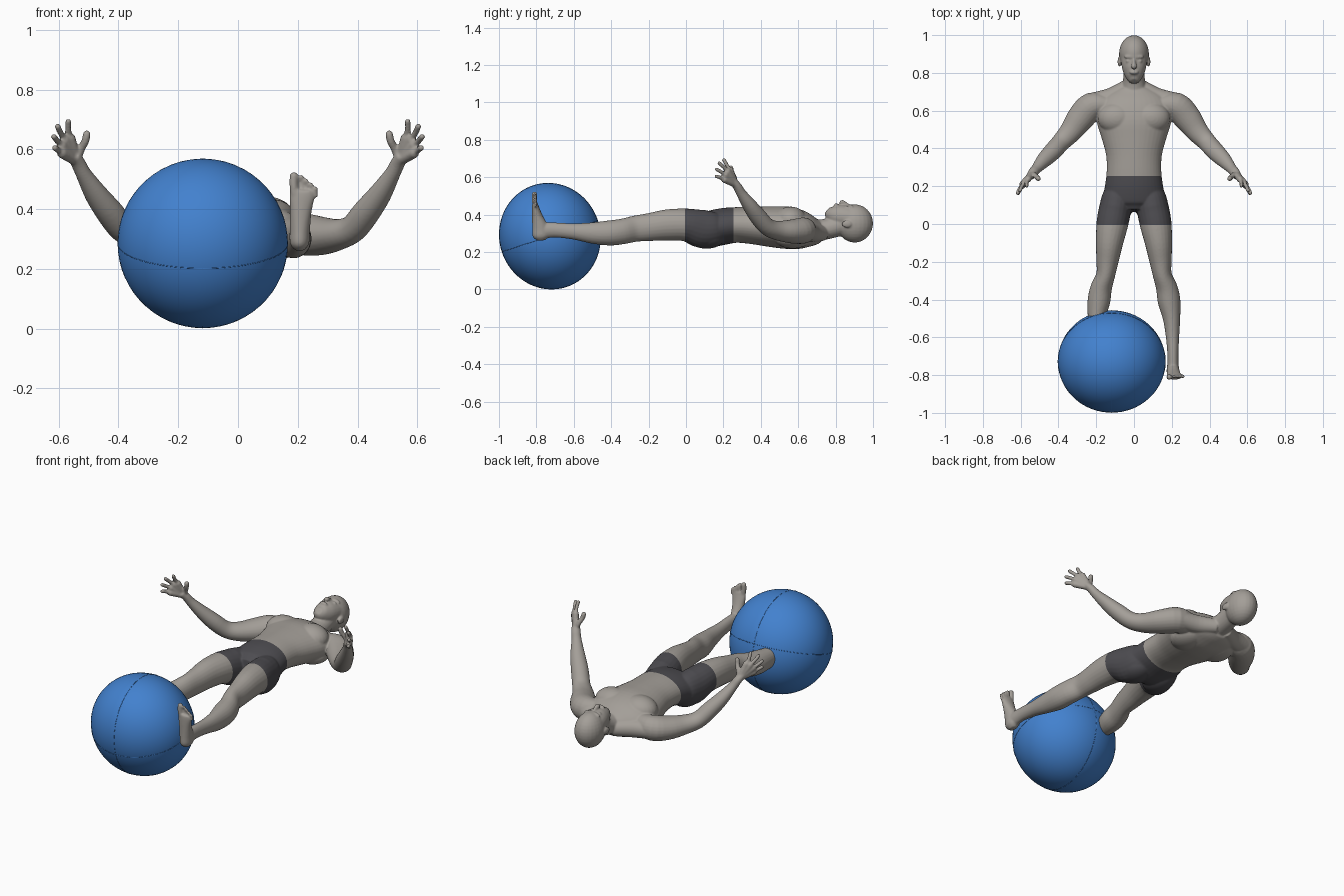
import bpy, bmesh, math
from mathutils import Vector, Matrix

cube = bpy.data.objects.get("Cube")
if cube:
    bpy.data.objects.remove(cube)


def material(name, rgb):
    m = bpy.data.materials.new(name)
    m.use_nodes = True
    colour = (*rgb, 1)
    m.diffuse_color = colour
    for node in m.node_tree.nodes:
        if node.type == 'BSDF_PRINCIPLED':
            node.inputs["Base Color"].default_value = colour
            node.inputs["Roughness"].default_value = 0.7
    return m


skin = material("warm grey skin", (0.37, 0.345, 0.315))
cloth = material("charcoal cloth", (0.075, 0.073, 0.082))
blue = material("ball blue", (0.055, 0.22, 0.62))

UP, BACK = Vector((0, 0, 1)), Vector((0, 1, 0))
bm = bmesh.new()


def spline(rows, steps=4):
    """Smoothly interpolate rows of numbers."""
    out = []
    for i in range(len(rows) - 1):
        p0, p1 = rows[max(i - 1, 0)], rows[i]
        p2, p3 = rows[i + 1], rows[min(i + 2, len(rows) - 1)]
        for s in range(steps):
            t = s / steps
            out.append([b + t * ((c - a) + t * ((2 * a - 5 * b + 4 * c - d)
                        + t * (3 * b - a - 3 * c + d))) / 2
                        for a, b, c, d in zip(p0, p1, p2, p3)])
    return out + [list(rows[-1])]


def loft(rows, side=1, up=UP, segments=24):
    """Tube through rows of (x, y, z, half width, half depth)."""
    rows = spline(rows)
    centres = [Vector((r[0] * side, r[1], r[2])) for r in rows]
    rings = []
    for i, (c, r) in enumerate(zip(centres, rows)):
        along = (centres[min(i + 1, len(rows) - 1)] - centres[max(i - 1, 0)]).normalized()
        across = along.cross(up).normalized()
        deep = across.cross(along)
        ring = []
        for k in range(segments):
            a = math.tau * k / segments
            ring.append(bm.verts.new(c + across * r[3] * math.cos(a) + deep * r[4] * math.sin(a)))
        rings.append(ring)
    faces = [bm.faces.new(rings[0]), bm.faces.new(rings[-1])]
    for lo, hi in zip(rings, rings[1:]):
        for k in range(segments):
            n = (k + 1) % segments
            faces.append(bm.faces.new((lo[k], lo[n], hi[n], hi[k])))
    bmesh.ops.recalc_face_normals(bm, faces=faces)


def blob(centre, radii):
    bmesh.ops.create_uvsphere(bm, u_segments=24, v_segments=16, radius=1,
                              matrix=Matrix.Translation(centre) @ Matrix.Diagonal((*radii, 1)))


def finger(points, radius, side, up=UP):
    """Thin tube with a round tip."""
    loft([(*p, radius, radius) for p in points], side, up, 12)
    x, y, z = points[-1]
    blob((x * side, y, z), (radius,) * 3)


# Torso and neck
loft([(0, .07, .325, .09, .07), (0, .12, .322, .16, .095), (0, .2, .337, .154, .098),
      (0, .27, .345, .145, .095), (0, .36, .342, .147, .1), (0, .45, .336, .17, .108),
      (0, .54, .33, .197, .113), (0, .62, .318, .2, .102), (0, .68, .31, .16, .078),
      (0, .72, .31, .09, .058)], segments=40)
loft([(0, .66, .31, .075, .06), (0, .76, .325, .058, .055), (0, .84, .35, .058, .06)])

# Head: skull, face, nose, brow, lips
blob((0, .902, .353), (.079, .098, .102))
loft([(0, .756, .425, .02, .018), (0, .772, .412, .04, .042), (0, .81, .395, .059, .061),
      (0, .86, .385, .069, .065), (0, .9, .375, .07, .063), (0, .94, .36, .06, .05)])
loft([(0, .876, .444, .008, .008), (0, .852, .457, .01, .012), (0, .834, .465, .015, .014),
      (0, .825, .459, .011, .008)])
blob((0, .885, .437), (.052, .014, .018))
blob((0, .803, .452), (.024, .011, .01))

for s in (1, -1):
    # Ear and eye
    blob((.077 * s, .86, .35), (.01, .028, .02))
    blob((.03 * s, .862, .44), (.014, .008, .008))

    # Chest, shoulder slope, shoulder blade and buttock
    blob((.09 * s, .56, .37), (.102, .085, .073))
    loft([(.03, .735, .3, .035, .04), (.12, .675, .305, .047, .05), (.22, .645, .31, .05, .05)], s)
    blob((.1 * s, .57, .275), (.09, .1, .056))
    blob((.08 * s, .11, .28), (.08, .1, .062))

    # Arm
    loft([(.14, .63, .32, .05, .06), (.22, .625, .315, .073, .07), (.28, .565, .31, .073, .064),
          (.335, .49, .315, .06, .052), (.385, .435, .335, .05, .046), (.43, .385, .39, .048, .045),
          (.475, .34, .45, .041, .037), (.515, .295, .515, .028, .026),
          (.533, .275, .55, .026, .023), (.55, .25, .58, .022, .02)], s)

    # Palm and fingers, from index to little finger
    for base, tip in (((.561, .237, .637), (.568, .203, .692)),
                      ((.579, .224, .632), (.603, .178, .676)),
                      ((.59, .211, .613), (.616, .164, .642)),
                      ((.589, .205, .587), (.613, .162, .605))):
        mid = Vector(base).lerp(Vector(tip), .5) + Vector((.004, -.003, .003))
        finger([(.54, .267, .56), base], .0175, s)
        finger([base, mid, tip], .0105, s)
    finger([(.54, .268, .56), (.525, .258, .6), (.511, .245, .628), (.506, .24, .65)], .0135, s)

    # Leg
    loft([(.08, .2, .335, .055, .07), (.088, .15, .327, .078, .09), (.1, .08, .325, .085, .102),
          (.115, 0, .345, .084, .088), (.13, -.1, .345, .072, .083), (.14, -.19, .334, .06, .075),
          (.15, -.27, .325, .05, .07), (.174, -.34, .31, .057, .068), (.186, -.41, .302, .06, .067),
          (.199, -.5, .302, .046, .057), (.204, -.6, .31, .035, .043),
          (.206, -.7, .318, .029, .04), (.206, -.77, .315, .032, .045)], s)

    # Foot and toes
    loft([(.206, -.773, .262, .015, .02), (.206, -.775, .285, .032, .044),
          (.207, -.78, .33, .034, .043), (.21, -.795, .39, .036, .029),
          (.214, -.805, .44, .042, .019), (.216, -.808, .464, .04, .014)], s, BACK)
    finger([(.19, -.808, .45), (.186, -.81, .485), (.187, -.81, .51)], .0145, s, BACK)
    for i in range(4):
        x, top = .2135 + .0155 * i, .508 - .013 * i
        finger([(x, -.808, .44), (x, -.803, top - .02), (x, -.81, top)], .0075, s, BACK)

# Fuse all parts into one smooth skin
rough_mesh = bpy.data.meshes.new("body_rough")
bm.to_mesh(rough_mesh)
bm.free()
rough = bpy.data.objects.new("body_rough", rough_mesh)
bpy.context.collection.objects.link(rough)
fuse = rough.modifiers.new("fuse", 'REMESH')
fuse.mode = 'VOXEL'
fuse.voxel_size = .0046
soften = rough.modifiers.new("soften", 'SMOOTH')
soften.factor = .5
soften.iterations = 8
graph = bpy.context.evaluated_depsgraph_get()
mesh = bpy.data.meshes.new_from_object(rough.evaluated_get(graph))
bpy.data.objects.remove(rough)
mesh.name = "body"
mesh.materials.clear()
mesh.materials.append(skin)
mesh.materials.append(cloth)

# Cut the waist and hem lines, then colour the shorts between them
WAIST, HEM = .255, -.005
bm = bmesh.new()
bm.from_mesh(mesh)
for y in (WAIST, HEM):
    bmesh.ops.bisect_plane(bm, geom=bm.verts[:] + bm.edges[:] + bm.faces[:],
                           plane_co=(0, y, 0), plane_no=BACK)
for f in bm.faces:
    c = f.calc_center_median()
    f.material_index = int(HEM < c.y < WAIST and abs(c.x) < .3)
    f.smooth = True
bm.to_mesh(mesh)
bm.free()
bpy.context.collection.objects.link(bpy.data.objects.new("body", mesh))


# Exercise ball, slightly flattened and tilted, with two crossing seams
def finish(name, turn):
    ob = bpy.context.object
    ob.name = name
    ob.data.transform(Matrix.Rotation(turn, 4, 'Y'))
    ob.scale = (1, .945, 1)
    ob.rotation_euler.x = math.radians(18)
    ob.data.materials.append(blue)
    bpy.ops.object.shade_smooth()


SPOT = (-.118, -.728, .285)
bpy.ops.mesh.primitive_uv_sphere_add(segments=64, ring_count=32, radius=.285, location=SPOT)
finish("ball", 0)
for name, turn in (("ball_equator_seam", 0), ("ball_upright_seam", math.pi / 2)):
    bpy.ops.mesh.primitive_torus_add(major_segments=96, minor_segments=6, major_radius=.2845,
                                     minor_radius=.0015, location=SPOT)
    finish(name, turn)
